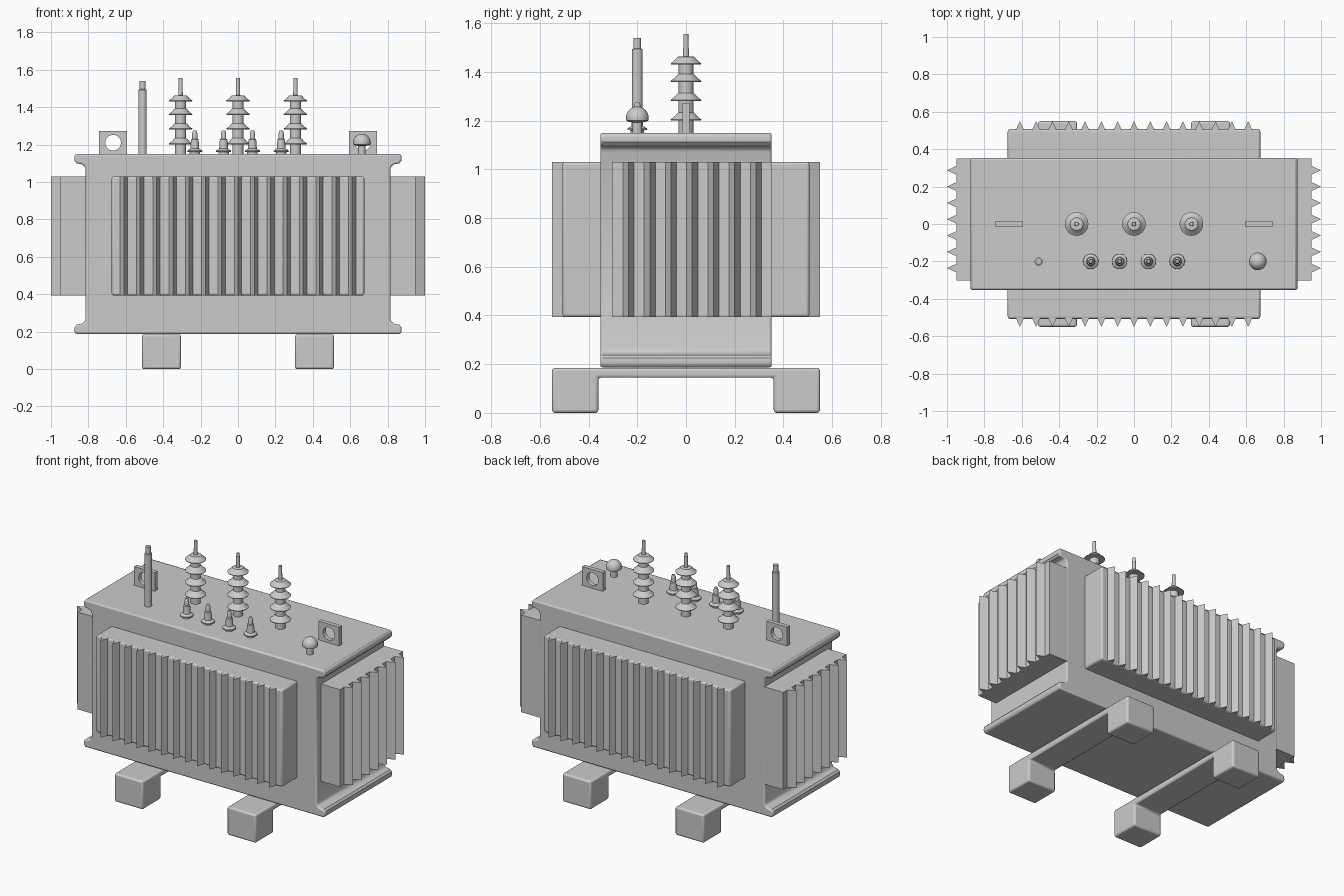
import bpy, bmesh, math

if "Cube" in bpy.data.objects:
    bpy.data.objects.remove(bpy.data.objects["Cube"])

AXES = {'x': lambda a, b, h: (h, a, b), 'y': lambda a, b, h: (a, h, b), 'z': lambda a, b, h: (a, b, h)}


def finish(name, bm, bevel=0, segments=3):
    bmesh.ops.recalc_face_normals(bm, faces=bm.faces)
    me = bpy.data.meshes.new(name)
    bm.to_mesh(me)
    bm.free()
    ob = bpy.data.objects.new(name, me)
    bpy.context.collection.objects.link(ob)
    if bevel:
        m = ob.modifiers.new("bevel", 'BEVEL')
        m.width, m.segments, m.limit_method = bevel, segments, 'ANGLE'
        m.angle_limit = math.radians(40)
    return ob


def add_prism(bm, pts, axis, lo, hi):
    # Closed outline extruded along one axis
    f = AXES[axis]
    a = [bm.verts.new(f(p, q, lo)) for p, q in pts]
    b = [bm.verts.new(f(p, q, hi)) for p, q in pts]
    bm.faces.new(a)
    bm.faces.new(b[::-1])
    for i in range(len(pts)):
        j = (i + 1) % len(pts)
        bm.faces.new((a[i], a[j], b[j], b[i]))


def prism(name, pts, axis, lo, hi, bevel=0):
    bm = bmesh.new()
    add_prism(bm, pts, axis, lo, hi)
    return finish(name, bm, bevel)


def lathe(name, profile, x, y, seg=32):
    # Radius/height profile turned about a vertical axis, capped both ends
    bm = bmesh.new()
    rings = [[bm.verts.new((x + r * math.cos(2 * math.pi * i / seg),
                            y + r * math.sin(2 * math.pi * i / seg), z)) for i in range(seg)]
             for r, z in profile]
    for a, b in zip(rings, rings[1:]):
        for i in range(seg):
            j = (i + 1) % seg
            bm.faces.new((a[i], a[j], b[j], b[i]))
    bm.faces.new(rings[0])
    bm.faces.new(rings[-1])
    return finish(name, bm)


# Tank: I-shaped outline with rounded flange lips, extruded front to back
quarter = [(0.862, 1.15), (0.872, 1.144), (0.875, 1.13), (0.873, 1.112), (0.862, 1.1),
           (0.838, 1.095), (0.823, 1.088), (0.815, 1.07)]
right = quarter + [(x, 1.337 - z) for x, z in quarter[::-1]]
prism("tank", right + [(-x, z) for x, z in right[::-1]], 'y', -0.352, 0.352, 0.01)

# Cooling panels
ZLO, ZHI, PITCH, HALF = 0.393, 1.03, 0.0872, 0.023
for s, side in ((-1, "front"), (1, "back")):
    box = [(-0.675, s * 0.34), (0.675, s * 0.34), (0.675, s * 0.507), (-0.675, s * 0.507)]
    prism(side + "_radiator", box, 'z', ZLO, ZHI, 0.012)
    bm = bmesh.new()
    for i in range(15):
        c = (i - 7) * PITCH
        add_prism(bm, [(c - HALF, s * 0.5), (c + HALF, s * 0.5), (c, s * 0.55)], 'z', ZLO, ZHI)
    finish(side + "_fins", bm)
for s, side in ((-1, "left"), (1, "right")):
    out = [(0.8, -0.303), (0.95, -0.303)]
    for i in range(7):
        c = -0.236 + i * PITCH
        out += [(0.95, c - HALF), (1.0, c), (0.95, c + HALF)]
    out += [(0.95, 0.351), (0.8, 0.351)]
    prism(side + "_radiator", [(s * x, y) for x, y in out], 'z', ZLO, ZHI)

# Support rails with a block foot at each end
half = [(0.55, 0.185), (0.55, 0), (0.36, 0), (0.36, 0.145)]
for s, side in ((-1, "left"), (1, "right")):
    c = s * 0.409
    prism(side + "_support", half + [(-y, z) for y, z in half[::-1]], 'x', c - 0.104, c + 0.104, 0.012)

# Lifting lugs with round eyes
for s, side in ((-1, "left"), (1, "right")):
    bm = bmesh.new()
    loops = []
    for y in (-0.014, 0.014):
        inner, outer = [], []
        for i in range(32):
            a = 2 * math.pi * i / 32
            cx, cz = math.cos(a), math.sin(a)
            m = max(abs(cx), abs(cz))
            inner.append(bm.verts.new((s * 0.668 + 0.042 * cx, y, 1.21 + 0.042 * cz)))
            outer.append(bm.verts.new((s * 0.668 + 0.075 * cx / m, y, 1.21 + 0.063 * cz / m)))
        loops.append((inner, outer))
    (i0, o0), (i1, o1) = loops
    for a, b in ((i0, o0), (o0, o1), (o1, i1), (i1, i0)):
        for i in range(32):
            j = (i + 1) % 32
            bm.faces.new((a[i], a[j], b[j], b[i]))
    finish(side + "_lifting_lug", bm)

# Tall insulators: core with four sloped sheds and a terminal rod
tall = [(0.03, 1.145)]
for z in (1.205, 1.285, 1.363, 1.435):
    tall += [(0.03, z - 0.004), (0.062, z - 0.004), (0.063, z), (0.047, z + 0.012), (0.034, z + 0.027)]
    if z < 1.4:
        tall += [(0.03, z + 0.029)]
tall += [(0.012, 1.464), (0.01, 1.555)]
for i in range(3):
    lathe("tall_insulator_%d" % (i + 1), tall, (i - 1) * 0.307, 0)

# Short insulators
short = [(0.028, 1.145), (0.028, 1.16), (0.041, 1.162), (0.04, 1.168), (0.024, 1.178),
         (0.02, 1.228), (0.014, 1.231), (0.014, 1.26), (0.009, 1.275)]
for i in range(4):
    lathe("short_insulator_%d" % (i + 1), short, (i - 1.5) * 0.154, -0.2)

# Filler pipe
lathe("filler_pipe", [(0.022, 1.145), (0.022, 1.493), (0.016, 1.496), (0.016, 1.54)], -0.51, -0.2)

# Domed breather
dome = [(0.02, 1.145), (0.02, 1.193), (0.038, 1.196)]
dome += [(0.047 * math.cos(a), 1.211 + 0.047 * math.sin(a))
         for a in (math.radians(-12 + 11 * k) for k in range(10))]
lathe("breather", dome, 0.662, -0.2)

# Smooth shading with sharp edges kept
for ob in bpy.data.objects:
    ob.select_set(True)
    bpy.context.view_layer.objects.active = ob
bpy.ops.object.shade_smooth_by_angle(angle=math.radians(30))
